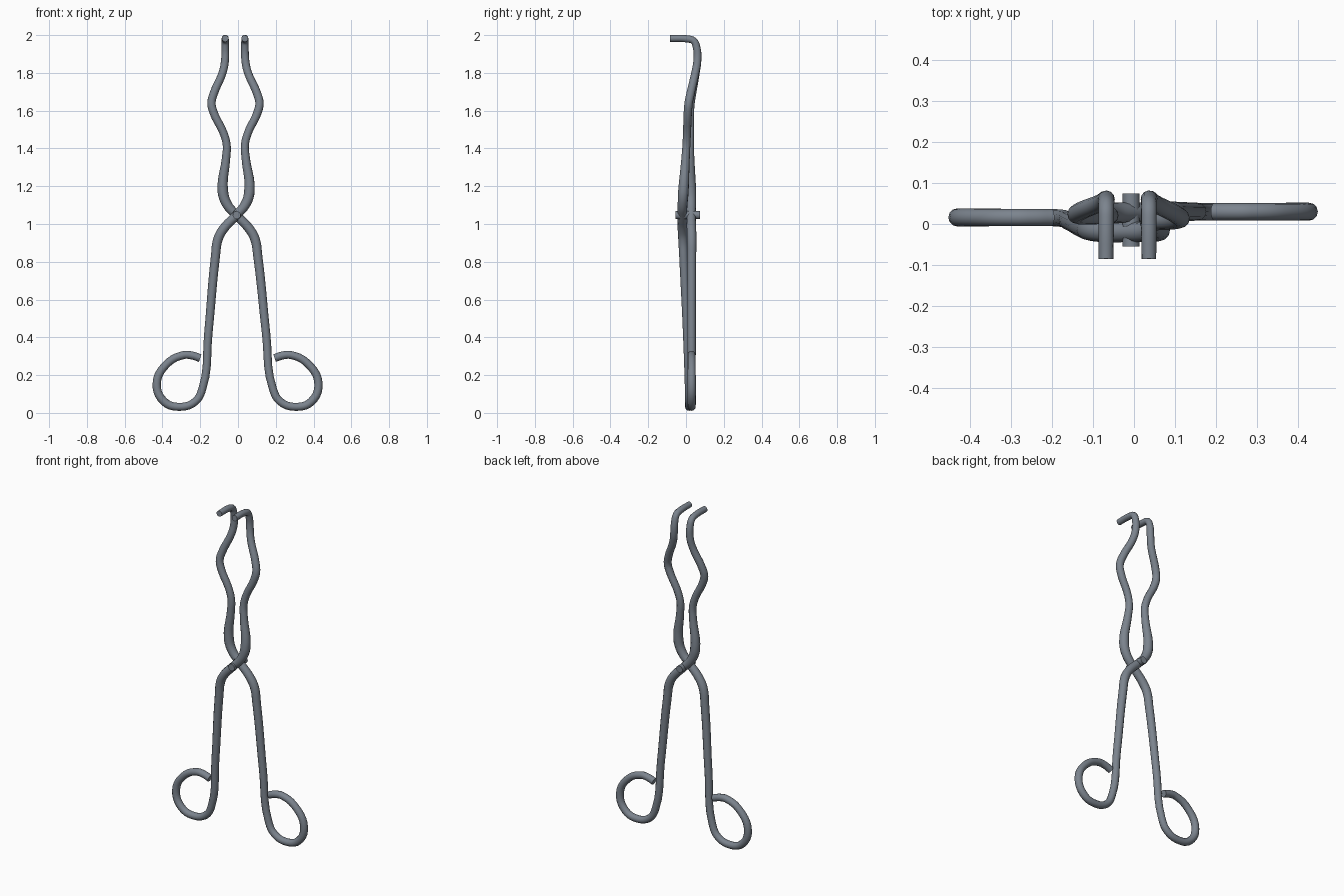
import bpy, math

steel = bpy.data.materials.new("steel_grey")
steel.diffuse_color = (0.2, 0.23, 0.27, 1)

# Wire path: half width, z, y of front arm, y of back arm, wire radius
PATH = [
    (-.197, .290, .016, .030, .021), (-.240, .304, .016, .030, .021),
    (-.285, .306, .016, .030, .021), (-.375, .258, .016, .030, .021),
    (-.428, .155, .016, .030, .022), (-.390, .060, .016, .030, .022),
    (-.310, .032, .016, .030, .021), (-.225, .060, .016, .030, .021),
    (-.186, .130, .015, .030, .021), (-.153, .420, .006, .030, .022),
    (-.112, .830, -.012, .030, .024), (-.098, .920, -.016, .030, .025),
    (-.070, .972, -.019, .029, .025), (.000, 1.047, -.020, .028, .024),
    (.048, 1.103, -.018, .027, .026), (.070, 1.170, -.014, .026, .028),
    (.052, 1.350, -.002, .022, .022), (.048, 1.415, .002, .021, .021),
    (.062, 1.475, .005, .021, .021), (.118, 1.595, .010, .021, .022),
    (.127, 1.640, .014, .024, .022), (.115, 1.690, .024, .032, .022),
    (.066, 1.805, .050, .052, .021), (.054, 1.865, .060, .060, .021),
    (.052, 1.935, .056, .056, .020), (.052, 1.970, .040, .040, .019),
    (.052, 1.980, .005, .005, .019), (.052, 1.982, -.085, -.085, .018),
]


def finish(ob, name):
    ob.name = name
    ob.data.materials.append(steel)
    bpy.ops.object.select_all(action='DESELECT')
    ob.select_set(True)
    bpy.context.view_layer.objects.active = ob
    bpy.ops.object.shade_smooth_by_angle(angle=math.radians(40))


def arm(name, side, ycol):
    cu = bpy.data.curves.new(name, 'CURVE')
    cu.dimensions = '3D'
    cu.bevel_depth = 1.0
    cu.bevel_resolution = 4
    cu.use_fill_caps = True
    cu.resolution_u = 5
    sp = cu.splines.new('BEZIER')
    sp.bezier_points.add(len(PATH) - 1)
    for bp, p in zip(sp.bezier_points, PATH):
        # the upper end leans slightly to the left
        bp.co = (side * p[0] - .001 - .0075 * p[1], p[ycol], p[1])
        bp.handle_left_type = bp.handle_right_type = 'AUTO'
        bp.radius = p[4]
    ob = bpy.data.objects.new(name, cu)
    bpy.context.collection.objects.link(ob)
    bpy.ops.object.select_all(action='DESELECT')
    ob.select_set(True)
    bpy.context.view_layer.objects.active = ob
    bpy.ops.object.convert(target='MESH')
    finish(bpy.context.object, name)


# Two crossing arms, each with its finger ring and hooked tip
arm("front_arm", 1, 2)
arm("back_arm", -1, 3)

# Pivot pin through the crossing
bpy.ops.mesh.primitive_cylinder_add(vertices=16, radius=.021, depth=.129,
                                    location=(-.007, .010, 1.047),
                                    rotation=(math.pi / 2, 0, 0))
finish(bpy.context.object, "pivot_pin")
